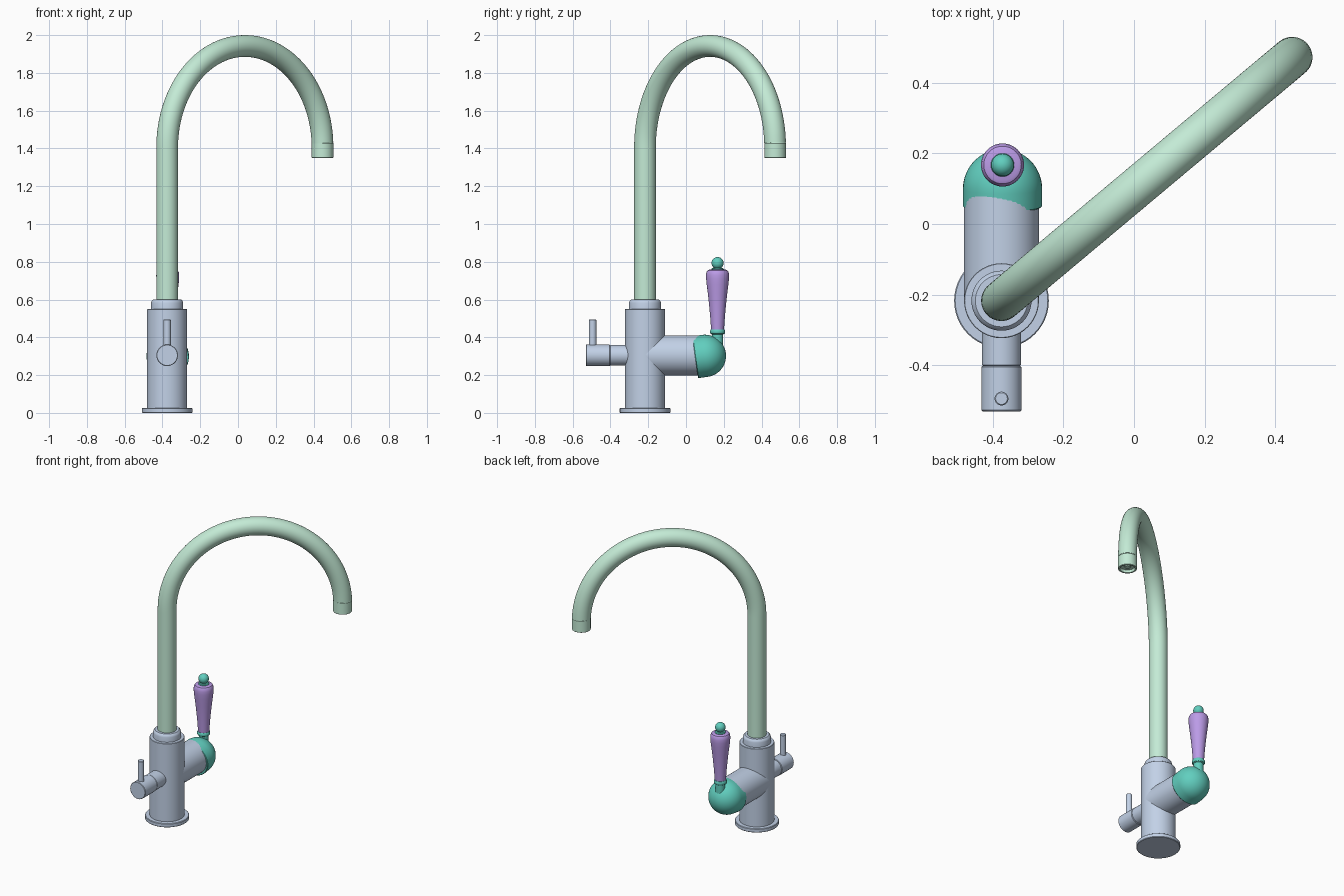
import bpy, bmesh
from math import sin, cos, pi, radians
from mathutils import Matrix, Vector

if "Cube" in bpy.data.objects:
    bpy.data.objects.remove(bpy.data.objects["Cube"])

SEG = 48
BX, BY = -0.375, -0.217      # body axis
TX, TY = 0.4475, 0.472       # nozzle axis
AZ = 0.305                   # side arm height
HX, HY = -0.372, 0.167       # lever axis
TUBE = 0.0575


def material(name, rgb):
    m = bpy.data.materials.new(name)
    m.diffuse_color = (*rgb, 1)
    m.use_nodes = True
    m.node_tree.nodes["Principled BSDF"].inputs["Base Color"].default_value = m.diffuse_color
    return m


BLUE = material("body_blue", (0.54, 0.64, 0.80))
MINT = material("spout_mint", (0.55, 0.83, 0.67))
TEAL = material("lever_teal", (0.12, 0.62, 0.52))
PURPLE = material("grip_purple", (0.50, 0.33, 0.80))


def skin(name, rings, mat):
    """Bridge a list of rings; a ring of one point closes to a tip."""
    bm = bmesh.new()
    vs = [[bm.verts.new(p) for p in r] for r in rings]
    for a, b in zip(vs, vs[1:]):
        for i in range(SEG):
            j = (i + 1) % SEG
            if len(a) == 1:
                bm.faces.new((a[0], b[j], b[i]))
            elif len(b) == 1:
                bm.faces.new((a[i], a[j], b[0]))
            else:
                bm.faces.new((a[i], a[j], b[j], b[i]))
    for r in (vs[0], vs[-1]):
        if len(r) > 1:
            bm.faces.new(r)
    bmesh.ops.recalc_face_normals(bm, faces=bm.faces)
    me = bpy.data.meshes.new(name)
    bm.to_mesh(me)
    bm.free()
    me.materials.append(mat)
    ob = bpy.data.objects.new(name, me)
    bpy.context.collection.objects.link(ob)
    return ob


def lathe(name, profile, loc, mat, axis=(0, 0, 1)):
    """Revolve (radius, height) points around an axis through loc."""
    rot = Vector((0, 0, 1)).rotation_difference(Vector(axis)).to_matrix().to_4x4()
    m = Matrix.Translation(loc) @ rot
    rings = []
    for r, h in profile:
        n = SEG if r > 0 else 1
        rings.append([m @ Vector((r * cos(2 * pi * i / SEG), r * sin(2 * pi * i / SEG), h))
                      for i in range(n)])
    return skin(name, rings, mat)


def rod(name, r, h0, h1, loc, mat, axis=(0, 0, 1), c=0.003):
    """Cylinder with small chamfers at both ends."""
    return lathe(name, [(r - c, h0), (r, h0 + c), (r, h1 - c), (r - c, h1)], loc, mat, axis)


# Upright body
rod("base_flange", 0.134, 0, 0.026, (BX, BY, 0), BLUE)
rod("body", 0.106, 0.02, 0.55, (BX, BY, 0), BLUE, c=0.002)
lathe("collar", [(0.085, 0.54), (0.085, 0.582), (0.082, 0.592), (0.074, 0.6)],
      (BX, BY, 0), BLUE)

# Swan-neck spout: straight riser, then a half circle toward the nozzle
span = Vector((TX - BX, TY - BY, 0))
R = span.length / 2
d = span.normalized()
side = Vector((-d.y, d.x, 0))
up = Vector((0, 0, 1))
cz = 2 - TUBE - R
mid = Vector(((BX + TX) / 2, (BY + TY) / 2, cz))
path = [(Vector((BX, BY, 0.58)), -d)]
N = 56
for k in range(N + 1):
    t = (pi - 0.043) * k / N
    out = -d * cos(t) + up * sin(t)
    path.append((mid + out * R, out))
skin("spout", [[p + (out * cos(2 * pi * i / SEG) + side * sin(2 * pi * i / SEG)) * TUBE
                for i in range(SEG)] for p, out in path], MINT)

# Nozzle with recessed outlet
lathe("nozzle", [(0.054, 1.432), (TUBE, 1.427), (TUBE, 1.352), (0.0555, 1.35), (0.046, 1.35),
                 (0.044, 1.368), (0.02, 1.368), (0.018, 1.362), (0, 1.362)], (TX, TY, 0), MINT)

# Front valve with pin lever
FRONT = (0, -1, 0)
rod("front_stem", 0.055, 0, 0.185, (BX, BY, AZ), BLUE, FRONT)
rod("front_knob", 0.057, 0.185, 0.313, (BX, BY, AZ), BLUE, FRONT)
rod("front_pin", 0.0195, 0.04, 0.19, (BX, -0.494, AZ), BLUE)

# Rear arm with slightly tilted domed cap
rod("rear_arm", 0.106, 0, 0.30, (BX, BY, AZ), BLUE, (0, 1, 0))
tilt = radians(8)
dome = [(0.109, -0.052), (0.112, -0.049)]
dome += [(0.112 * cos(a), 0.112 * sin(a)) for a in (pi / 2 * k / 14 for k in range(14))]
lathe("rear_dome", dome + [(0, 0.112)], (HX, 0.1, 0.302), TEAL, (0, cos(tilt), sin(tilt)))

# Rear lever: neck, ring, tapered grip, ball finial
lathe("lever_neck", [(0.03, 0.32), (0.03, 0.415), (0.037, 0.419), (0.04, 0.425),
                     (0.04, 0.435), (0.036, 0.442)], (HX, HY, 0), TEAL)
lathe("lever_grip", [(0.034, 0.44), (0.0355, 0.46), (0.039, 0.51), (0.0445, 0.57), (0.051, 0.63),
                     (0.0575, 0.68), (0.0605, 0.71), (0.061, 0.73), (0.0585, 0.745),
                     (0.053, 0.754), (0.044, 0.758)], (HX, HY, 0), PURPLE)
ball = [(0.032 * cos(a), 0.793 + 0.032 * sin(a)) for a in
        (radians(-55 + 145 * k / 12) for k in range(12))]
lathe("lever_finial", [(0.031, 0.752), (0.033, 0.761), (0.029, 0.766), (0.019, 0.767)]
      + ball + [(0, 0.825)], (HX, HY, 0), TEAL)

# Smooth shading with sharp edges kept
for ob in bpy.context.collection.objects:
    ob.select_set(True)
    bpy.context.view_layer.objects.active = ob
bpy.ops.object.shade_smooth_by_angle(angle=radians(30))
